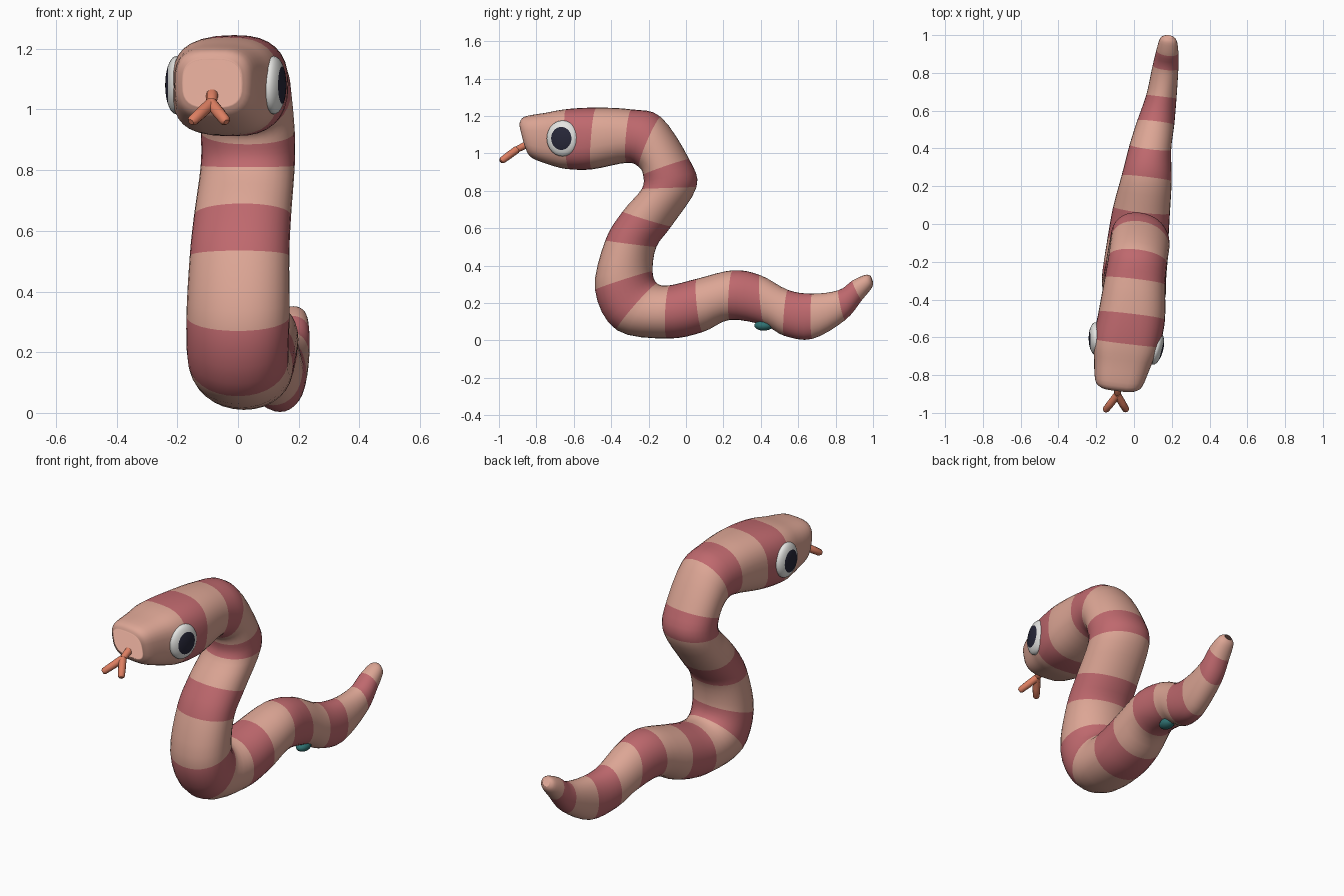
import bpy, bmesh, math
from mathutils import Vector, Matrix

if "Cube" in bpy.data.objects:
    bpy.data.objects.remove(bpy.data.objects["Cube"])


def material(name, rgb):
    m = bpy.data.materials.new(name)
    m.diffuse_color = (*rgb, 1)
    m.use_nodes = True
    m.node_tree.nodes["Principled BSDF"].inputs["Base Color"].default_value = m.diffuse_color
    return m


PINK = material("pale_pink", (0.72, 0.38, 0.30))
RED = material("dusty_red", (0.52, 0.14, 0.155))
WHITE = material("eye_white", (0.78, 0.78, 0.76))
DARK = material("pupil_dark", (0.02, 0.02, 0.04))
ORANGE = material("tongue_orange", (0.72, 0.21, 0.12))
TEAL = material("teal", (0.03, 0.17, 0.17))


def mesh_object(name, bm, mats):
    me = bpy.data.meshes.new(name)
    bmesh.ops.recalc_face_normals(bm, faces=bm.faces[:])
    for f in bm.faces:
        f.smooth = True
    bm.to_mesh(me)
    bm.free()
    for m in mats:
        me.materials.append(m)
    ob = bpy.data.objects.new(name, me)
    bpy.context.collection.objects.link(ob)
    return ob


# Body stations at the stripe edges: upper y, z, lower y, z, centre x, half width
STATIONS = [
    (-.885, 1.165, -.845, 1.01, -.085, .095),
    (-.86, 1.197, -.815, .972, -.08, .126),
    (-.75, 1.217, -.70, .93, -.06, .152),
    (-.635, 1.237, -.62, .915, -.04, .175),
    (-.475, 1.245, -.50, .915, -.012, .176),
    (-.29, 1.235, -.315, .95, .005, .16),
    (-.135, 1.195, -.25, .925, .02, .155),
    (.015, .97, -.228, .885, .032, .155),
    (.055, .82, -.235, .81, .032, .155),
    (-.08, .61, -.337, .69, .015, .16),
    (-.16, .50, -.43, .535, .005, .164),
    (-.18, .37, -.485, .27, 0, .17),
    (-.155, .305, -.37, .055, 0, .166),
    (-.085, .295, -.10, .01, .02, .16),
    (.06, .33, .09, .045, .04, .15),
    (.25, .375, .235, .11, .067, .132),
    (.395, .35, .42, .08, .087, .11),
    (.545, .27, .525, .025, .115, .098),
    (.675, .25, .675, .008, .145, .08),
    (.815, .268, .85, .108, .167, .068),
    (.89, .32, .94, .215, .177, .058),
    (.957, .35, .992, .28, .182, .044),
    (.985, .347, 1.0, .31, .183, .02),
]
SUB, SIDES = 4, 32


def spline(i, t):
    n = len(STATIONS) - 1
    p = [STATIONS[min(max(k, 0), n)] for k in range(i - 1, i + 3)]
    return [b + .5 * t * (c - a + t * (2 * a - 5 * b + 4 * c - d + t * (3 * (b - c) + d - a)))
            for a, b, c, d in zip(*p)]


def ring(bm, i, t):
    ya, za, yb, zb, x, rx = spline(i, t)
    centre = Vector((x, (ya + yb) / 2, (za + zb) / 2))
    up = Vector((0, (ya - yb) / 2, (za - zb) / 2))
    side = Vector((1, -.12, 0)) * rx
    # the head is boxier than the body
    power = 2 / (2.1 + .9 * min(1, max(0, (5.5 - i - t) / 3)))
    vs = []
    for k in range(SIDES):
        a = 2 * math.pi * k / SIDES
        c, s = math.cos(a), math.sin(a)
        vs.append(bm.verts.new(centre + side * math.copysign(abs(c) ** power, c)
                               + up * math.copysign(abs(s) ** power, s)))
    return vs


# Striped body, neck, head and tail in one tube
bm = bmesh.new()
last = len(STATIONS) - 2
steps = [(i, j / SUB) for i in range(last + 1) for j in range(SUB)] + [(last, 1)]
rings = [ring(bm, i, t) for i, t in steps]
for (i, t), r0, r1 in zip(steps, rings, rings[1:]):
    for k in range(SIDES):
        f = bm.faces.new((r0[k], r0[k - 1], r1[k - 1], r1[k]))
        f.material_index = int(3 <= i <= 19 and i % 2 == 1)
for end in (rings[0], rings[-1]):
    cap = bm.faces.new(end)
    bmesh.ops.inset_individual(bm, faces=[cap], thickness=.008)
mesh_object("snake_body", bm, [PINK, RED])


# Eyes: flattened balls with the pupil marked on the outer cap
def eye(name, loc, normal):
    bm = bmesh.new()
    bmesh.ops.create_uvsphere(bm, u_segments=28, v_segments=18, radius=1)
    for f in bm.faces:
        f.material_index = int(f.calc_center_median().z > .76)
    z = Vector(normal).normalized()
    y = Vector((0, 0, 1))
    x = y.cross(z)
    rot = Matrix((x, y, z)).transposed()
    bm.transform(Matrix.Translation(loc) @ rot.to_4x4() @ Matrix.Diagonal((.087, .096, .037, 1)))
    mesh_object(name, bm, [WHITE, DARK])


eye("right_eye", (.118, -.66, 1.08), (.97, -.24, 0))
eye("left_eye", (-.203, -.607, 1.08), (-1, -.01, 0))

# Forked tongue
cu = bpy.data.curves.new("tongue", 'CURVE')
cu.dimensions = '3D'
cu.bevel_depth = .02
cu.bevel_resolution = 3
cu.use_fill_caps = True
root, fork = Vector((-.082, -.80, 1.075)), Vector((-.088, -.905, 1.02))
for a, b in ((root, fork), (fork, Vector((-.155, -.99, .958))), (fork, Vector((-.038, -.99, .958)))):
    sp = cu.splines.new('POLY')
    sp.points.add(3)
    for p, t, r in zip(sp.points, (0, .5, .92, 1), (1, 1, .9, .5)):
        p.co = (*a.lerp(b, t), 1)
        p.radius = r
    sp.use_smooth = True
tongue = bpy.data.objects.new("tongue", cu)
bpy.context.collection.objects.link(tongue)
cu.materials.append(ORANGE)
bpy.context.view_layer.objects.active = tongue
tongue.select_set(True)
bpy.ops.object.convert(target='MESH')

# Small teal lump under the tail
bm = bmesh.new()
bmesh.ops.create_uvsphere(bm, u_segments=16, v_segments=10, radius=1)
bm.transform(Matrix.Translation((.12, .415, .08)) @ Matrix.Diagonal((.035, .05, .028, 1)))
mesh_object("belly_spot", bm, [TEAL])
